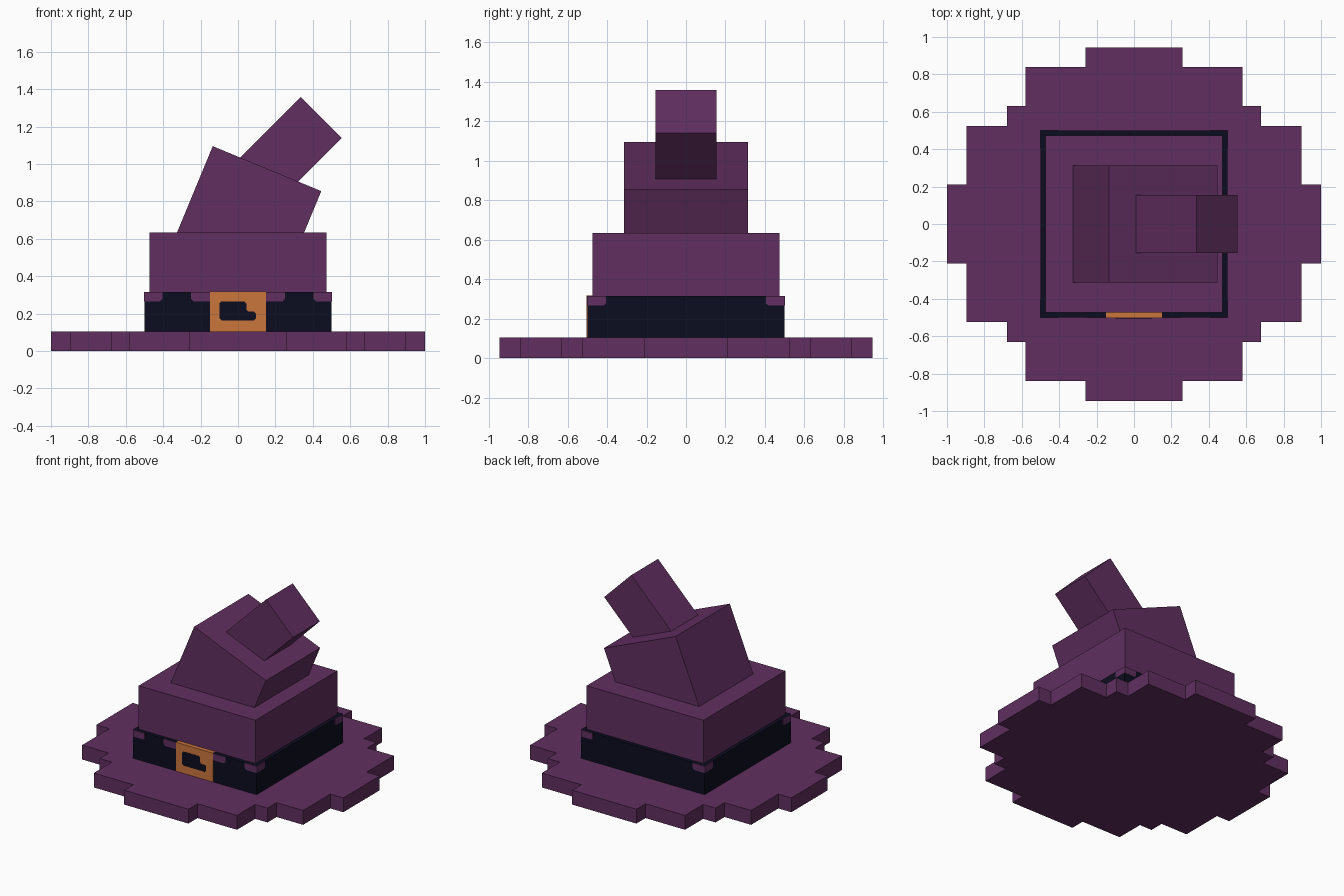
import bpy, bmesh
from math import radians
from mathutils import Matrix, Vector

old = bpy.data.objects.get("Cube")
if old:
    bpy.data.objects.remove(old, do_unlink=True)


def material(name, rgb):
    m = bpy.data.materials.new(name)
    m.use_nodes = True
    colour = (*rgb, 1)
    m.diffuse_color = colour
    bsdf = next(n for n in m.node_tree.nodes if n.type == 'BSDF_PRINCIPLED')
    bsdf.inputs["Base Color"].default_value = colour
    bsdf.inputs["Roughness"].default_value = 0.9
    return m


purple = material("purple cloth", (0.117, 0.028, 0.115))
navy = material("dark navy band", (0.0033, 0.004, 0.014))
orange = material("orange buckle", (0.6, 0.18, 0.047))


def finish(name, bm, mat):
    bmesh.ops.recalc_face_normals(bm, faces=bm.faces)
    mesh = bpy.data.meshes.new(name)
    bm.to_mesh(mesh)
    bm.free()
    mesh.materials.append(mat)
    obj = bpy.data.objects.new(name, mesh)
    bpy.context.collection.objects.link(obj)
    return obj


def box(name, lo, hi, mat, place=Matrix()):
    """Box between two corners, moved by a matrix."""
    lo, hi = Vector(lo), Vector(hi)
    bm = bmesh.new()
    bmesh.ops.create_cube(bm, size=1)
    for v in bm.verts:
        v.co = place @ ((lo + hi) / 2 + v.co * (hi - lo))
    return finish(name, bm, mat)


def prism(name, points, direction, mat, turn=Matrix()):
    """Flat outline extruded along a direction."""
    bm = bmesh.new()
    face = bm.faces.new([bm.verts.new(turn @ Vector(p)) for p in points])
    new = bmesh.ops.extrude_face_region(bm, geom=[face])["geom"]
    move = turn.to_3x3() @ Vector(direction)
    for v in new:
        if isinstance(v, bmesh.types.BMVert):
            v.co += move
    if not face.is_valid or len(bm.faces) < len(points) + 2:
        bm.verts.ensure_lookup_table()
        bm.faces.new(bm.verts[:len(points)])
    return finish(name, bm, mat)


# Brim: stepped outline, one quarter mirrored to four
quarter = [(1, 0.21), (0.895, 0.21), (0.895, 0.525), (0.68, 0.525), (0.68, 0.63),
           (0.58, 0.63), (0.58, 0.84), (0.26, 0.84), (0.26, 0.945)]
half = quarter + [(-x, y) for x, y in reversed(quarter)]
outline = half + [(-x, -y) for x, y in half]
prism("brim", [(x, y, 0) for x, y in outline], (0, 0, 0.105), purple)

# Band and crown
LOW, TOP, R = 0.105, 0.315, 0.5
box("band", (-R, -R, LOW), (R, R, TOP), navy)
box("crown", (-0.473, -0.473, 0.3), (0.473, 0.473, 0.633), purple)

# Bent upper crown and tip: placed by their top left edge, then tilted
for name, corner, angle, width, length in (
        ("bent_crown", (-0.135, 0, 1.095), 22.5, 0.628, 0.6),
        ("tip", (0.335, 0, 1.358), 45, 0.31, 0.6)):
    place = Matrix.Translation(corner) @ Matrix.Rotation(radians(angle), 4, 'Y')
    box(name, (0, -width / 2, -length), (width, width / 2, 0), purple, place)


# Cloth patches along the top of the band, with one clipped lower corner
def patch(name, outer, inner, turn=Matrix()):
    clip = 0.012 if outer > inner else -0.012
    shape = [(outer, TOP), (outer, 0.265), (inner + clip, 0.265),
             (inner, 0.277), (inner, TOP)]
    prism(name, [(x, -R, z) for x, z in shape], (0, -0.002, 0), purple, turn)


for i, side in enumerate(("front", "left", "back", "right")):
    turn = Matrix.Rotation(radians(90 * i), 4, 'Z')
    for s, end in ((-1, "a"), (1, "b")):
        patch(f"{side}_corner_patch_{end}", s * R, s * 0.405, turn)
for s, end in ((-1, "right"), (1, "left")):
    patch(f"buckle_patch_{end}", s * 0.15, s * 0.25)

# Buckle with its dark stepped opening
box("buckle", (-0.15, -R - 0.003, LOW), (0.15, -0.473, TOP + 0.002), orange)
hole = [(-0.1, 0.175), (-0.088, 0.163), (0.083, 0.163), (0.095, 0.175),
        (0.095, 0.2), (0.083, 0.212), (0.055, 0.212), (0.045, 0.222),
        (0.045, 0.253), (0.033, 0.265), (-0.088, 0.265), (-0.1, 0.253)]
prism("buckle_opening", [(x, -R - 0.003, z) for x, z in hole], (0, -0.002, 0), navy)
